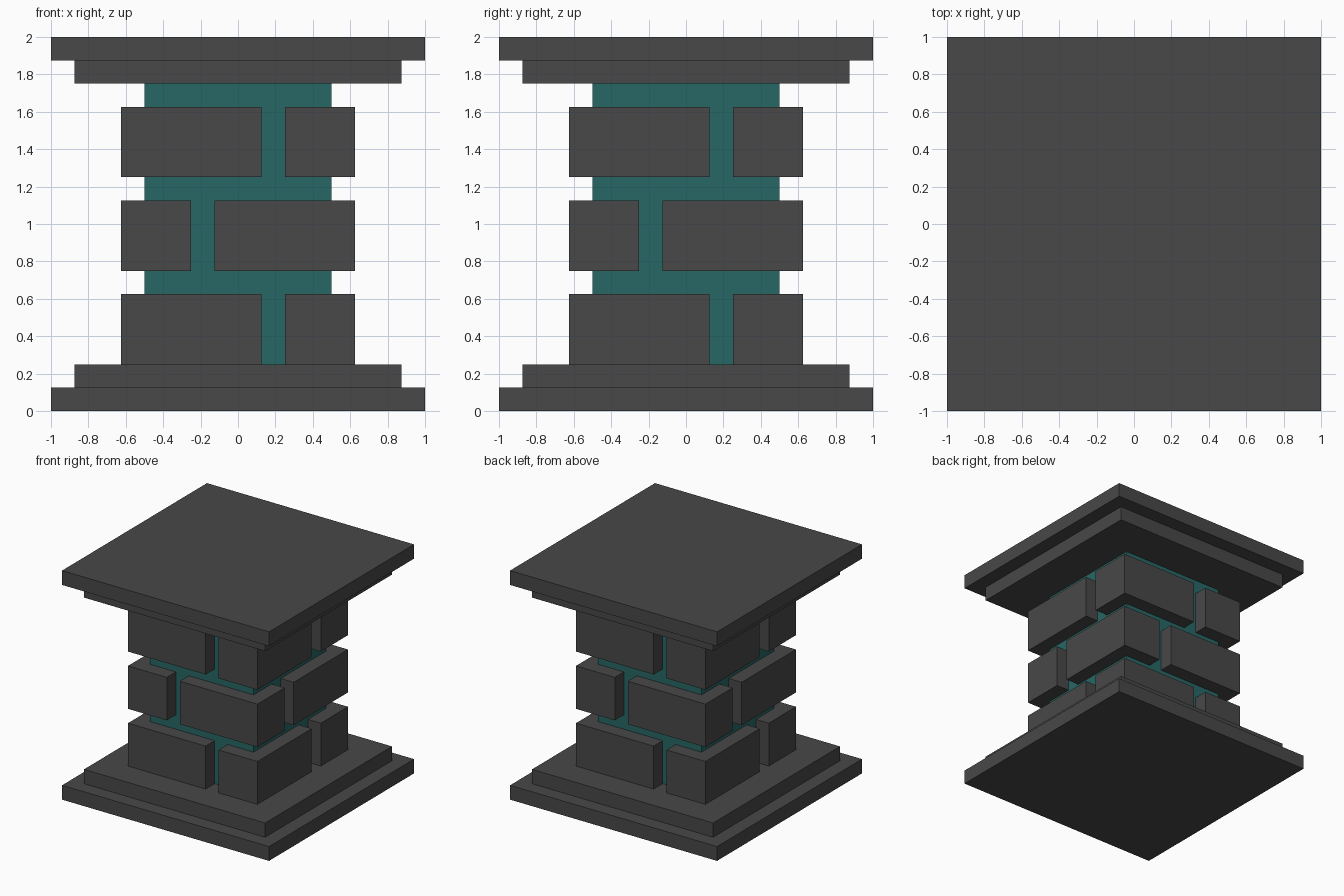
import bpy, bmesh
from math import pi
from mathutils import Matrix, Vector

if "Cube" in bpy.data.objects:
    bpy.data.objects.remove(bpy.data.objects["Cube"])


def material(name, rgb):
    m = bpy.data.materials.new(name)
    m.diffuse_color = (*rgb, 1)
    m.use_nodes = True
    m.node_tree.nodes["Principled BSDF"].inputs["Base Color"].default_value = m.diffuse_color
    return m


STONE = material("dark stone", (0.065, 0.065, 0.065))
TEAL = material("teal core", (0.019, 0.135, 0.130))


def box(name, lo, hi, mat, turn=0):
    """Box between two corners, turned about the z axis."""
    lo, hi = Vector(lo), Vector(hi)
    bm = bmesh.new()
    bmesh.ops.create_cube(bm, size=1, matrix=Matrix.Rotation(turn, 4, 'Z')
                          @ Matrix.Translation((lo + hi) / 2)
                          @ Matrix.Diagonal((*(hi - lo), 1)))
    me = bpy.data.meshes.new(name)
    bm.to_mesh(me)
    bm.free()
    me.materials.append(mat)
    ob = bpy.data.objects.new(name, me)
    bpy.context.collection.objects.link(ob)


# Stepped slabs at the foot and the head
for name, half, z in (("base_slab", 1, 0), ("base_step", 0.875, 0.125),
                      ("cap_step", 0.875, 1.75), ("cap_slab", 1, 1.875)):
    box(name, (-half, -half, z), (half, half, z + 0.125), STONE)

# Inner column
box("core", (-0.5, -0.5, 0.25), (0.5, 0.5, 1.75), TEAL)

# Brick courses: four bricks in a pinwheel, the middle course mirrored
for row in range(3):
    z = 0.25 + 0.5 * row
    x0, x1 = (-0.125, 0.625) if row == 1 else (-0.625, 0.125)
    for side in range(4):
        box(f"brick_{row + 1}_{side + 1}", (x0, -0.625, z),
            (x1, -0.25, z + 0.375), STONE, side * pi / 2)
